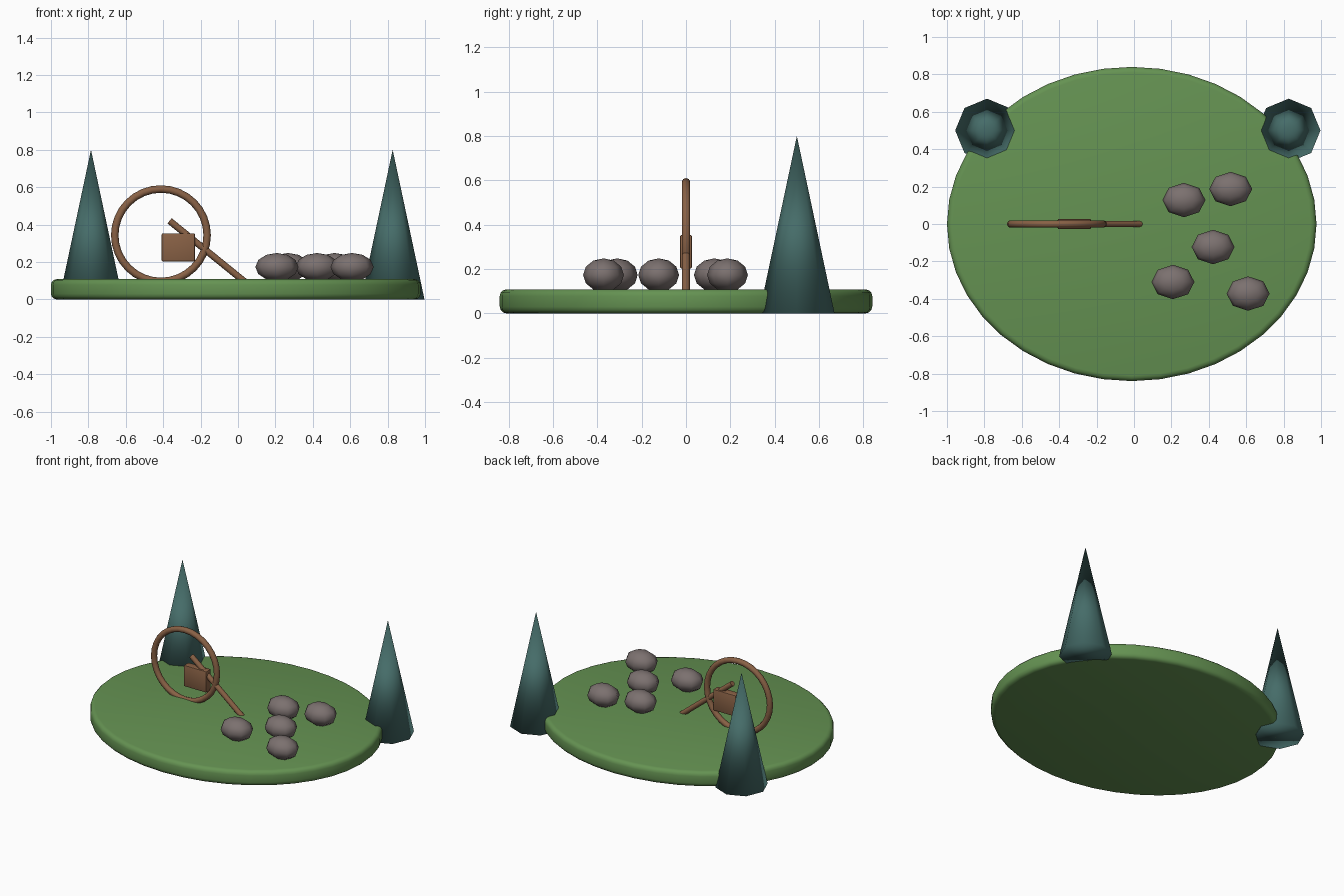
import bpy
import math
from mathutils import Vector

if "Cube" in bpy.data.objects:
    bpy.data.objects.remove(bpy.data.objects["Cube"], do_unlink=True)


def material(name, rgb):
    mat = bpy.data.materials.new(name)
    mat.use_nodes = True
    mat.diffuse_color = (*rgb, 1)
    mat.node_tree.nodes["Principled BSDF"].inputs["Base Color"].default_value = (*rgb, 1)
    return mat


GRASS = material("grass green", (0.13, 0.29, 0.085))
WOOD = material("wood brown", (0.25, 0.12, 0.06))
STONE = material("stone grey", (0.20, 0.165, 0.16))
PINE = material("pine teal", (0.06, 0.15, 0.14))


def finish(name, mat, scale=(1, 1, 1), bevel=0, segments=3, smooth=True):
    """Name, colour, scale, bevel and shade the newly added primitive."""
    obj = bpy.context.object
    obj.name = name
    obj.scale = scale
    obj.data.materials.append(mat)
    bpy.ops.object.transform_apply(location=False, rotation=False, scale=True)
    if bevel:
        mod = obj.modifiers.new("rounded edges", 'BEVEL')
        mod.width = bevel
        mod.segments = segments
        bpy.ops.object.modifier_apply(modifier=mod.name)
    if smooth:
        bpy.ops.object.shade_smooth()
    else:
        bpy.ops.object.shade_smooth_by_angle(angle=math.radians(40))
    return obj


# Oval ground slab with a rounded rim
bpy.ops.mesh.primitive_cylinder_add(vertices=40, radius=1, depth=0.108,
                                    location=(-0.012, 0, 0.054))
finish("ground", GRASS, (0.988, 0.84, 1), bevel=0.03, smooth=False)

# Conical trees standing at the rear rim
for side, x in (("right", -0.786), ("left", 0.827)):
    bpy.ops.mesh.primitive_cone_add(vertices=8, radius1=0.17, radius2=0, depth=0.8,
                                    location=(x, 0.5, 0.4))
    finish(side + "_tree", PINE)

# Upright wheel rim, partly sunk into the ground
bpy.ops.mesh.primitive_torus_add(major_segments=32, minor_segments=10,
                                 major_radius=0.247, minor_radius=0.02,
                                 location=(-0.412, 0, 0.343),
                                 rotation=(math.pi / 2, 0, 0))
finish("wheel_rim", WOOD)

# Block in the wheel
bpy.ops.mesh.primitive_cube_add(size=1, location=(-0.319, 0, 0.278))
finish("wheel_block", WOOD, (0.178, 0.054, 0.15), bevel=0.006, segments=2, smooth=False)

# Slanted handle running down to the ground
top, foot = Vector((-0.366, 0, 0.42)), Vector((0.035, 0, 0.095))
axis = foot - top
bpy.ops.mesh.primitive_cylinder_add(vertices=10, radius=0.018, depth=axis.length,
                                    location=(top + foot) / 2,
                                    rotation=axis.to_track_quat('Z', 'Y').to_euler())
finish("handle", WOOD, smooth=False)

# Scattered flattened stones
spots = [(0.267, 0.128), (0.517, 0.187), (0.423, -0.123), (0.208, -0.31), (0.61, -0.372)]
for i, (x, y) in enumerate(spots, 1):
    bpy.ops.mesh.primitive_uv_sphere_add(segments=8, ring_count=6, radius=1,
                                         location=(x, y, 0.173))
    finish(f"stone_{i}", STONE, (0.115, 0.092, 0.075))
